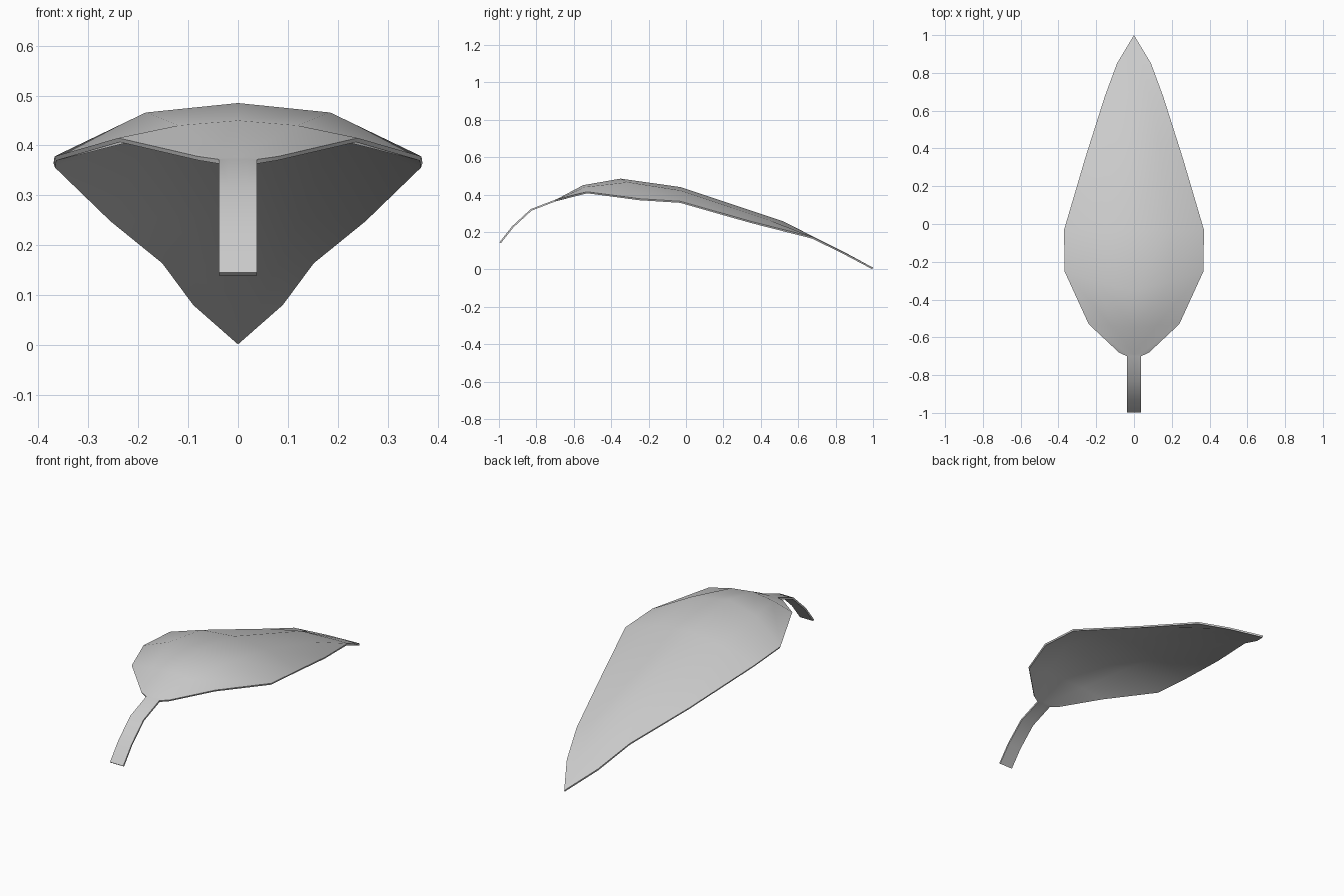
import bpy, bmesh

if "Cube" in bpy.data.objects:
    bpy.data.objects.remove(bpy.data.objects["Cube"])

# Half cross-sections from stalk to tip: (x, y, z) at midrib, middle and edge
def strip(y, z, w=0.038):
    return [(0, y, z), (w / 2, y, z), (w, y, z)]

rows = [
    # stalk
    strip(-0.997, 0.145), strip(-0.93, 0.23), strip(-0.83, 0.322), strip(-0.70, 0.372),
    # blade
    [(0, -0.69, 0.376), (0.04, -0.685, 0.376), (0.08, -0.68, 0.378)],
    [(0, -0.55, 0.45), (0.12, -0.54, 0.44), (0.24, -0.53, 0.415)],
    [(0, -0.35, 0.485), (0.185, -0.31, 0.466), (0.368, -0.25, 0.378)],
    [(0, -0.03, 0.44), (0.19, -0.03, 0.422), (0.37, -0.03, 0.364)],
    [(0, 0.52, 0.257), (0.13, 0.44, 0.265), (0.258, 0.35, 0.256)],
    [(0, 0.70, 0.165), (0.08, 0.69, 0.168), (0.153, 0.68, 0.172)],
    [(0, 0.86, 0.085), (0.045, 0.855, 0.087), (0.09, 0.85, 0.088)],
]
tip = (0, 1.0, 0.009)

bm = bmesh.new()
grid = [[bm.verts.new(p) for p in row] for row in rows]
for a, b in zip(grid, grid[1:]):
    for i in range(2):
        bm.faces.new((a[i], a[i + 1], b[i + 1], b[i]))
t = bm.verts.new(tip)
for i in range(2):
    bm.faces.new((grid[-1][i], grid[-1][i + 1], t))

mesh = bpy.data.meshes.new("leaf")
bm.to_mesh(mesh)
bm.free()
leaf = bpy.data.objects.new("leaf", mesh)
bpy.context.collection.objects.link(leaf)

# Mirror across the midrib, then give the sheet its thin thickness
m = leaf.modifiers.new("mirror", 'MIRROR')
m.use_clip = True
s = leaf.modifiers.new("thickness", 'SOLIDIFY')
s.thickness = 0.009
s.offset = -1

# Smooth blade with crisp rim
bpy.context.view_layer.objects.active = leaf
leaf.select_set(True)
for name in ("mirror", "thickness"):
    bpy.ops.object.modifier_apply(modifier=name)
bpy.ops.object.shade_smooth_by_angle(angle=0.6)
